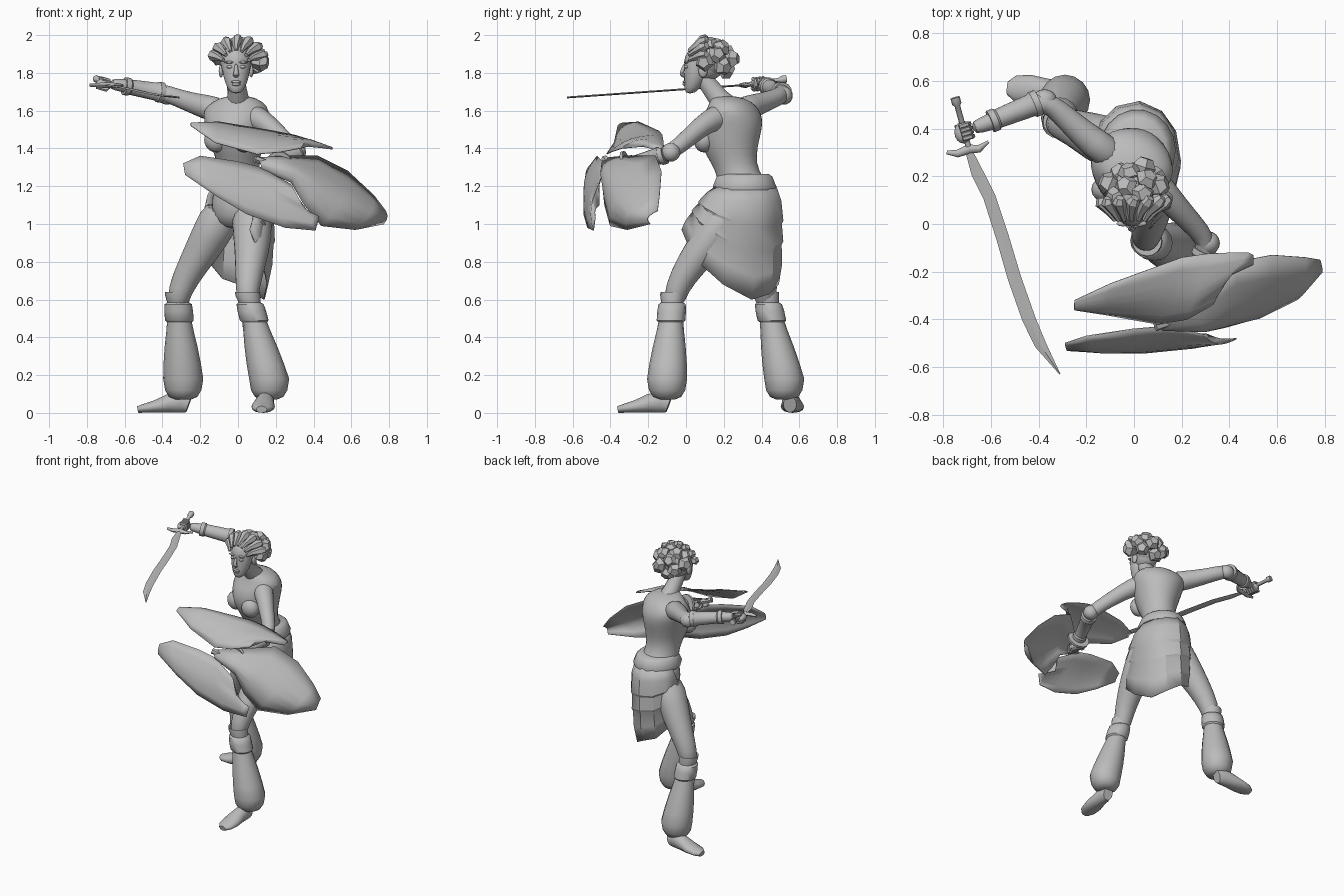
import bpy, bmesh, math, random
from mathutils import Vector

random.seed(4)
if "Cube" in bpy.data.objects:
    bpy.data.objects.remove(bpy.data.objects["Cube"], do_unlink=True)

clay = bpy.data.materials.new("clay grey")
clay.use_nodes = True
clay.diffuse_color = (.5, .5, .5, 1)
clay.node_tree.nodes["Principled BSDF"].inputs["Base Color"].default_value = (.5, .5, .5, 1)


def finish(name, bm, smooth=True, subdivide=0, thickness=0, angle=50):
    """Turn a bmesh into a named, shaded object."""
    bmesh.ops.recalc_face_normals(bm, faces=bm.faces)
    mesh = bpy.data.meshes.new(name)
    bm.to_mesh(mesh)
    bm.free()
    mesh.materials.append(clay)
    obj = bpy.data.objects.new(name, mesh)
    bpy.context.collection.objects.link(obj)
    if thickness:
        mod = obj.modifiers.new("thickness", "SOLIDIFY")
        mod.thickness = thickness
        mod.offset = 0
    if subdivide:
        mod = obj.modifiers.new("rounding", "SUBSURF")
        mod.levels = mod.render_levels = subdivide
    if smooth:
        bpy.ops.object.select_all(action="DESELECT")
        obj.select_set(True)
        bpy.context.view_layer.objects.active = obj
        bpy.ops.object.shade_smooth_by_angle(angle=math.radians(angle))
    return obj


def tube(name, rings, side=(1, 0, 0), sides=14, upright=False, **options):
    """Loft rings given as x, y, z, radius and optional second radius."""
    bm = bmesh.new()
    points = [Vector(r[:3]) for r in rings]
    loops = []
    for i, ring in enumerate(rings):
        along = points[min(i + 1, len(points) - 1)] - points[max(i - 1, 0)]
        along = Vector((0, 0, 1)) if upright else along.normalized()
        u = Vector(side)
        u = (u - along * u.dot(along)).normalized()
        v = along.cross(u)
        loop = []
        for k in range(sides):
            a = math.tau * k / sides
            loop.append(bm.verts.new(points[i] + u * ring[3] * math.cos(a) + v * ring[-1] * math.sin(a)))
        loops.append(loop)
    for a, b in zip(loops, loops[1:]):
        for k in range(sides):
            bm.faces.new((a[k - 1], a[k], b[k], b[k - 1]))
    bm.faces.new(loops[0])
    bm.faces.new(loops[-1])
    return finish(name, bm, **options)


def ball(name, centre, radii):
    bm = bmesh.new()
    bmesh.ops.create_uvsphere(bm, u_segments=16, v_segments=10, radius=1)
    bmesh.ops.scale(bm, vec=radii, verts=bm.verts)
    finish(name, bm).location = centre


def band(name, start, end, radius, lip=.007):
    """Sleeve with a raised rim at both ends."""
    a, b = Vector(start), Vector(end)
    steps = [(0, -lip), (0, lip), (.12, lip), (.16, 0), (.84, -lip), (.88, 0), (1, 0), (1, -lip)]
    along = (b - a).normalized()
    rings = [(*(a.lerp(b, t) + along * i * .0005), radius + extra) for i, (t, extra) in enumerate(steps)]
    tube(name, rings, (.1, .3, .9), angle=35)


# Torso, turned toward the raised arm
turn = (.94, -.34, 0)
tube("torso", [(.01, .31, 1.12, .15, .16), (.01, .31, 1.2, .13, .14), (0, .27, 1.28, .11, .115),
               (0, .24, 1.36, .12, .135), (-.01, .225, 1.45, .15, .17), (-.01, .24, 1.54, .17, .175),
               (-.01, .25, 1.6, .19, .14), (0, .24, 1.65, .14, .11), (0, .2, 1.68, .06, .07)],
     turn, 16, upright=True, subdivide=1)
for label, x, y in (("right", -.115, .145), ("left", .035, .095)):
    ball(label + "_breast", (x, y, 1.445), (.064, .055, .066))
tube("neck", [(0, .23, 1.6, .075), (0, .17, 1.67, .056), (-.01, .11, 1.75, .048), (-.01, .09, 1.8, .048)])
tube("hips", [(0, .31, .97, .1), (.01, .31, 1.04, .155), (.01, .31, 1.14, .155), (.01, .31, 1.22, .13)],
     upright=True, subdivide=1)

# Head and face
ball("skull", (-.01, .1, 1.855), (.085, .11, .1))
tube("face", [(-.01, .02, 1.69, .025, .022), (-.01, .035, 1.72, .048, .045), (-.01, .05, 1.77, .068, .062),
              (-.01, .055, 1.82, .076, .066), (-.01, .06, 1.88, .076, .068), (-.01, .08, 1.93, .06, .06)],
     upright=True, subdivide=1)
tube("nose", [(-.01, -.005, 1.85, .009), (-.01, -.02, 1.81, .012), (-.01, -.026, 1.79, .019, .012),
              (-.01, -.005, 1.778, .016, .01)], sides=8, subdivide=1)
for z, width in ((1.752, .027), (1.739, .023)):
    ball("lip", (-.01, -.005, z), (width, .014, .008))
for label, s in (("right", -1), ("left", 1)):
    ball(label + "_eye", (-.01 + s * .033, .003, 1.832), (.017, .012, .009))
    ball(label + "_brow", (-.01 + s * .036, .002, 1.856), (.027, .012, .007))
    ball(label + "_ear", (-.01 + s * .08, .09, 1.81), (.012, .024, .034))

# Hair: cap, swept ridges and large blocky tufts
ball("hair_cap", (-.005, .13, 1.87), (.09, .105, .09))
for k in range(7):
    a = math.radians(-75 + 25 * k)
    across, up = math.sin(a), math.cos(a)
    tube("hair_ridge", [(-.01 + .07 * across, .015, 1.85 + .07 * up, .01),
                        (-.01 + .095 * across, .05, 1.86 + .085 * up, .018),
                        (-.005 + .135 * across, .09, 1.865 + .11 * up, .03),
                        (.005 + .15 * across, .11, 1.865 + .125 * up, .018)], sides=6, angle=25)
centre = Vector((.005, .125, 1.865))
count = 25
for k in range(count):
    h = 1 - 2 * (k + .5) / count
    a = k * 2.39996
    r = math.sqrt(1 - h * h)
    way = Vector((r * math.cos(a), r * math.sin(a), h * .84))
    if way.y < -.3 or way.z < -.6 or (way.y < .1 and way.z < -.25):
        continue
    reach = random.uniform(.14, .162)
    tip = [(*(centre + way * d), w) for d, w in ((.05, .02), (reach - .035, .052), (reach, .03))]
    tube("hair_tuft", tip, (.3, .5, .8), 5, smooth=False)

# Raised sword arm
tube("right_arm", [(-.08, .28, 1.595, .075), (-.17, .34, 1.62, .066), (-.27, .43, 1.65, .052),
                   (-.35, .505, 1.68, .047), (-.4, .51, 1.695, .046), (-.5, .47, 1.715, .046),
                   (-.62, .42, 1.735, .034), (-.68, .4, 1.742, .03)], (0, 0, 1), subdivide=1)
band("right_bracer", (-.4, .51, 1.695), (-.6, .43, 1.73), .048)
ball("right_elbow_guard", (-.375, .52, 1.68), (.052, .045, .048))
# Shield arm, with the forearm reaching in behind the plates
tube("left_arm", [(.02, .24, 1.57, .08), (.09, .165, 1.57, .07), (.165, .085, 1.52, .056), (.24, .005, 1.45, .048),
                  (.31, -.07, 1.385, .044), (.29, -.14, 1.36, .045), (.25, -.24, 1.335, .038),
                  (.21, -.35, 1.305, .028), (.2, -.38, 1.3, .026)], (0, 0, 1), subdivide=1)
band("left_bracer", (.3, -.11, 1.37), (.225, -.3, 1.315), .046)
ball("left_elbow_guard", (.31, -.08, 1.38), (.05, .05, .05))
tube("shield_strap", [(.222, -.31, 1.314, .075), (.218, -.325, 1.31, .075)], (0, 0, 1), 16)

# Hands with curled fingers
for label, c, d, palm in (("right", Vector((-.715, .385, 1.742)), Vector((.06, -.2, -.02)).normalized(), .038),
                          ("left", Vector((.195, -.39, 1.29)), Vector((-.2, .05, .1)).normalized(), .03)):
    ball(label + "_palm", c, (palm, palm * 1.25, .028))
    out = d.cross(Vector((0, 0, 1))).normalized()
    for k in range(4):
        base = c + d * (.018 * k - .027)
        curl = []
        for j in range(5):
            a = math.radians(-140 + 62 * j)
            curl.append((*(base - out * .035 * math.cos(a) + Vector((0, 0, .03 * math.sin(a)))), .011))
        tube(label + "_finger", curl, d, 6)

# Curved sword
grip, guard = Vector((-.75, .53, 1.768)), Vector((-.69, .31, 1.735))
tube("sword_grip", [(*grip, .02), (*grip.lerp(guard, .12), .02), (*grip.lerp(guard, .16), .012),
                    (*guard, .012)], sides=8)
tube("sword_guard", [(-.785, .3, 1.735, .008), (-.74, .295, 1.735, .016, .012), (-.69, .315, 1.735, .02, .016),
                     (-.65, .315, 1.735, .016, .012), (-.61, .345, 1.735, .006)], (0, 1, 0), 8)
bm = bmesh.new()
sections = [(-.69, .3, .015), (-.655, .21, .025), (-.605, .11, .025), (-.55, -.06, .026), (-.5, -.23, .027),
            (-.44, -.4, .027), (-.39, -.51, .023), (-.31, -.63, .002)]
rows = []
for x, y, w in sections:
    z = 1.67 + (y + .63) * .07
    rows.append([bm.verts.new(p) for p in ((x - w, y - w * .3, z), (x, y, z + .005),
                                           (x + w, y + w * .3, z), (x, y, z - .005))])
for a, b in zip(rows, rows[1:]):
    for k in range(4):
        bm.faces.new((a[k - 1], a[k], b[k], b[k - 1]))
finish("sword_blade", bm, angle=20)


def petal(name, edges, bulge, strips=6):
    """Curved plate spanning pairs of edge points."""
    bm = bmesh.new()
    rows = []
    for i, (a, b) in enumerate(edges):
        swell = math.sin(math.pi * (i + .4) / len(edges))
        rows.append([bm.verts.new(Vector(a).lerp(Vector(b), k / strips)
                                  + Vector(bulge) * swell * math.sin(math.pi * k / strips))
                     for k in range(strips + 1)])
    for a, b in zip(rows, rows[1:]):
        for k in range(strips):
            bm.faces.new((a[k], a[k + 1], b[k + 1], b[k]))
    finish(name, bm, thickness=.005)


# Three-plate shield
petal("shield_upper_plate", [((-.25, -.36, 1.52), (-.25, -.32, 1.535)), ((-.12, -.38, 1.43), (-.1, -.25, 1.54)),
                             ((.1, -.42, 1.37), (.2, -.14, 1.49)), ((.22, -.4, 1.38), (.3, -.125, 1.47)),
                             ((.33, -.34, 1.4), (.4, -.12, 1.44)), ((.37, -.23, 1.41), (.48, -.12, 1.41)),
                             ((.5, -.17, 1.395), (.5, -.13, 1.4))], (0, -.025, .025))
petal("shield_left_plate", [((.1, -.42, 1.35), (.12, -.43, 1.29)), ((.25, -.32, 1.36), (.28, -.43, 1.22)),
                            ((.42, -.16, 1.36), (.35, -.43, 1.1)), ((.58, -.13, 1.28), (.44, -.4, .99)),
                            ((.72, -.14, 1.15), (.62, -.31, .97)), ((.78, -.15, 1.07), (.77, -.19, 1))],
      (.045, -.1, 0))
petal("shield_right_plate", [((-.29, -.5, 1.32), (-.28, -.53, 1.26)), ((-.2, -.47, 1.36), (-.12, -.54, 1.15)),
                             ((0, -.44, 1.33), (.05, -.54, 1.05)), ((.12, -.43, 1.3), (.25, -.52, .98)),
                             ((.28, -.46, 1.21), (.41, -.49, .965)), ((.3, -.46, 1.1), (.43, -.48, 1.04))],
      (0, -.035, 0))
tube("shield_hub", [(.09, -.43, 1.345, .02), (.19, -.4, 1.31, .016)], sides=6)

# Legs, baggy trousers with cuffs, and feet
tube("left_thigh", [(.07, .25, 1.1, .12), (.08, .14, .93, .105), (.065, .02, .78, .082), (.05, -.05, .66, .064),
                    (.05, -.07, .56, .055)], subdivide=1)
tube("right_thigh", [(-.06, .32, 1.1, .12), (-.15, .36, .93, .105), (-.24, .4, .78, .082), (-.31, .42, .65, .066),
                     (-.32, .42, .56, .055)], subdivide=1)
profile = [(.61, .062), (.64, .066), (.62, .066), (.585, .058), (.575, .072), (.54, .076), (.49, .076),
           (.48, .066), (.43, .073), (.35, .087), (.26, .099), (.18, .106), (.12, .096), (.085, .075), (.07, .04)]
for label, top, bottom in (("left", (.05, -.07), (.165, -.1)), ("right", (-.32, .425), (-.29, .52))):
    rings = []
    for z, r in profile:
        t = min(1, max(0, (.63 - z) / .45))
        rings.append((top[0] + (bottom[0] - top[0]) * t, top[1] + (bottom[1] - top[1]) * t, z, r))
    tube(label + "_trouser", rings, sides=16, upright=True, angle=45)
for label, heel, toe, side in (("left", Vector((.15, -.09, 0)), Vector((.125, -.36, 0)), (1, 0, 0)),
                               ("right", Vector((-.26, .55, 0)), Vector((-.53, .57, 0)), (0, 1, 0))):
    tube(label + "_foot", [(*(heel.lerp(toe, t) + Vector((0, 0, h))), w, h) for t, w, h in (
        (0, .035, .045), (.15, .045, .06), (.4, .052, .05), (.65, .062, .034), (.88, .055, .024), (1, .028, .018))],
        side)

# Wrapped skirt: open at the front, hanging to a point on the left
tube("waistband", [(.015, .31, 1.18, .155, .165), (.015, .31, 1.2, .16, .17), (.015, .31, 1.25, .138, .15),
                   (.015, .31, 1.265, .12, .13)], upright=True, sides=18)
bm = bmesh.new()
hem = [(-64, .97), (-48, .87), (-30, .78), (-5, .68), (28, .6), (55, .63), (85, .68), (115, .71), (140, .78), (165, .88)]
tiers = [(0, .15), (.15, .18), (.35, .196), (.38, .19), (.56, .202), (.59, .196), (.8, .203), (1, .196)]
columns = []
for degrees, low in hem:
    a = math.radians(degrees)
    columns.append([bm.verts.new((.01 - .02 * t * t + r * (.97 - .12 * t * t) * math.cos(a),
                                  .31 - .09 * t + r * (1.1 + .27 * t) * math.sin(a),
                                  1.2 + (low - 1.2) * t)) for t, r in tiers])
for a, b in zip(columns, columns[1:]):
    for k in range(len(tiers) - 1):
        bm.faces.new((a[k], a[k + 1], b[k + 1], b[k]))
finish("skirt", bm, thickness=.008, angle=30)
